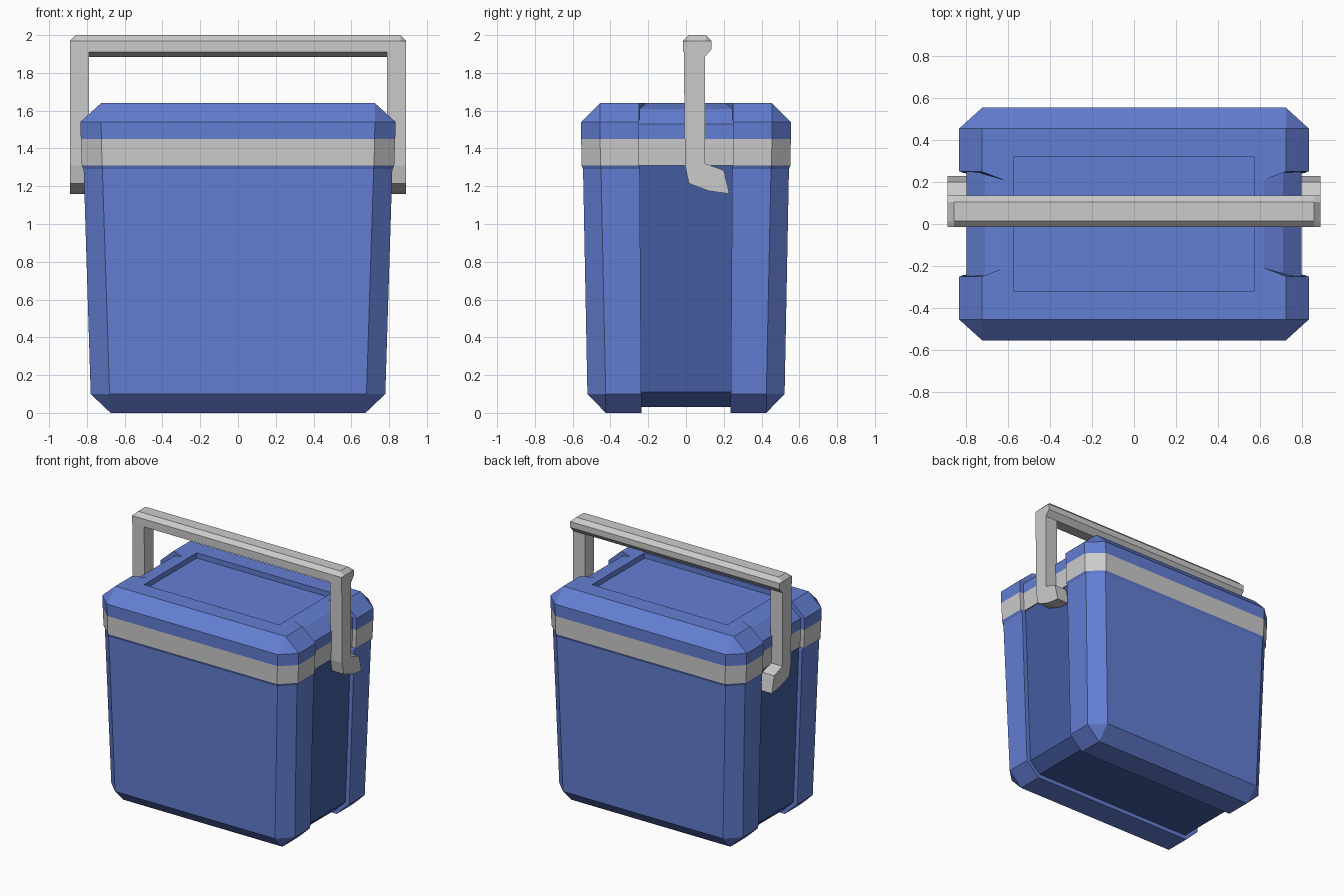
import bpy, bmesh

if "Cube" in bpy.data.objects:
    bpy.data.objects.remove(bpy.data.objects["Cube"])


def material(name, rgb):
    m = bpy.data.materials.new(name)
    m.diffuse_color = (*rgb, 1)
    m.use_nodes = True
    m.node_tree.nodes["Principled BSDF"].inputs["Base Color"].default_value = m.diffuse_color
    return m


BLUE = material("blue", (0.127, 0.21, 0.65))
DARK = material("dark_blue", (0.058, 0.11, 0.36))


def loft(name, sections, mat=None):
    """Skin a stack of equal-length point rings and cap both ends."""
    bm = bmesh.new()
    rings = [[bm.verts.new(p) for p in s] for s in sections]
    n = len(rings[0])
    for a, b in zip(rings, rings[1:]):
        for i in range(n):
            j = (i + 1) % n
            bm.faces.new((a[i], a[j], b[j], b[i]))
    bm.faces.new(rings[0])
    bm.faces.new(rings[-1])
    bmesh.ops.remove_doubles(bm, verts=bm.verts, dist=1e-4)
    bmesh.ops.recalc_face_normals(bm, faces=bm.faces)
    me = bpy.data.meshes.new(name)
    bm.to_mesh(me)
    bm.free()
    ob = bpy.data.objects.new(name, me)
    bpy.context.collection.objects.link(ob)
    if mat:
        me.materials.append(mat)
    return ob


def notched(z, quarter):
    """Full ring from the four points of its +x +y quarter."""
    q = quarter
    pts = q + [(-x, y) for x, y in q[::-1]]
    pts += [(-x, -y) for x, y in q] + [(x, -y) for x, y in q[::-1]]
    return [(x, y, z) for x, y in pts]


def prism_x(profile, x):
    return [(x, y, z) for y, z in profile]


# Front and back shells of the tub: z, half width, half depth, corner x, corner y, groove y
SHELL = [
    (0.00, 0.675, 0.425, 0.675, 0.425, 0.235),
    (0.10, 0.780, 0.522, 0.680, 0.425, 0.237),
    (1.29, 0.817, 0.545, 0.718, 0.450, 0.245),
    (1.31, 0.827, 0.553, 0.720, 0.452, 0.248),
]
for name, s in (("tub_front_shell", -1), ("tub_back_shell", 1)):
    loft(name, [[(hx, s * g, z), (hx, s * cy, z), (cx, s * hy, z),
                 (-cx, s * hy, z), (-hx, s * cy, z), (-hx, s * g, z)]
                for z, hx, hy, cx, cy, g in SHELL], BLUE)

# Recessed core seen in the side grooves and under the base
loft("tub_core", [[(x, -0.25, z), (x, 0.25, z), (-x, 0.25, z), (-x, -0.25, z)]
                  for z, x in ((0.03, 0.665), (0.11, 0.748), (1.31, 0.787))], DARK)

# Grey band under the lid
loft("rim_band", [
    notched(1.31, [(0.795, 0.25), (0.827, 0.25), (0.827, 0.452), (0.720, 0.553)]),
    notched(1.45, [(0.80, 0.25), (0.832, 0.25), (0.832, 0.455), (0.723, 0.555)]),
])

# Lid with side notches and a sunken top panel
PANEL = [(0.575, 0.21), (0.575, 0.25), (0.575, 0.32), (0.575, 0.32)]
loft("lid", [
    notched(1.45, [(0.80, 0.25), (0.832, 0.25), (0.832, 0.455), (0.723, 0.555)]),
    notched(1.53, [(0.80, 0.25), (0.835, 0.25), (0.835, 0.455), (0.725, 0.555)]),
    notched(1.54, [(0.79, 0.248), (0.835, 0.25), (0.835, 0.455), (0.725, 0.555)]),
    notched(1.61, [(0.71, 0.245), (0.758, 0.25), (0.758, 0.455), (0.725, 0.485)]),
    notched(1.64, [(0.62, 0.21), (0.725, 0.25), (0.725, 0.455), (0.725, 0.455)]),
    notched(1.64, PANEL),
    notched(1.60, PANEL),
], BLUE)

# Handle arms with hooked lower ends
ARM = [(-0.012, 1.93), (-0.005, 1.31), (0.015, 1.215), (0.12, 1.175), (0.23, 1.16),
       (0.20, 1.285), (0.10, 1.32), (0.10, 1.93)]
for name, s in (("handle_arm_left", -1), ("handle_arm_right", 1)):
    loft(name, [prism_x(ARM, s * 0.79), prism_x(ARM, s * 0.89)])

# Handle grip with its upper ends chamfered
GRIP = [(-0.015, 1.91), (-0.015, 1.97), (0.015, 2.0), (0.105, 2.0),
        (0.135, 1.97), (0.135, 1.925), (0.10, 1.885)]
END = [(y, min(z, 1.97)) for y, z in GRIP]
loft("handle_grip", [prism_x(END, -0.89), prism_x(GRIP, -0.86),
                     prism_x(GRIP, 0.86), prism_x(END, 0.89)])
